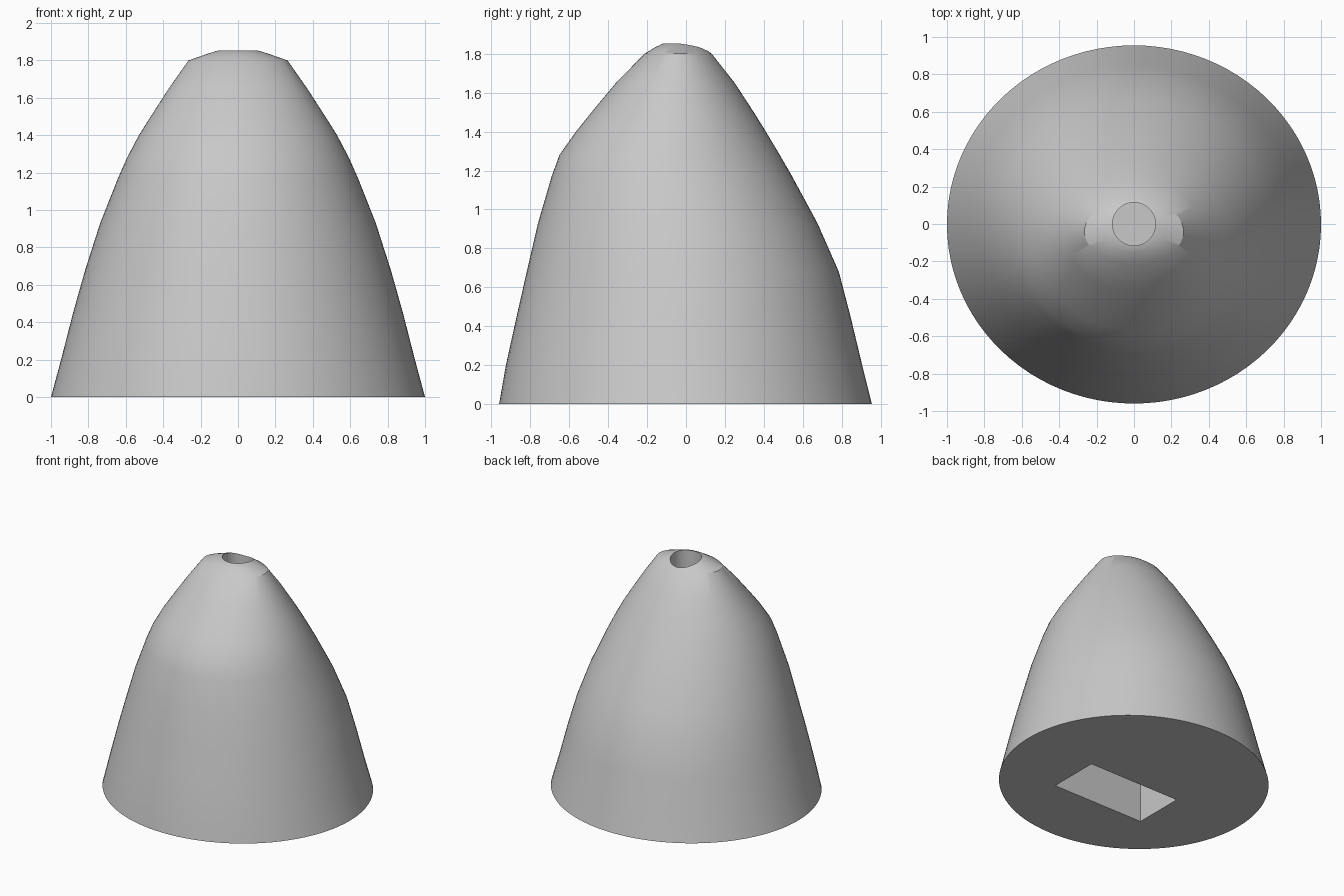
import bpy
import bmesh
from math import cos, sin, tau, radians

default = bpy.data.objects.get("Cube")
if default:
    bpy.data.objects.remove(default, do_unlink=True)

SEGMENTS = 96

grey = bpy.data.materials.new("plain grey")
grey.use_nodes = True
colour = (0.58, 0.58, 0.58, 1)
grey.diffuse_color = colour
grey.node_tree.nodes["Principled BSDF"].inputs["Base Color"].default_value = colour


def make_object(name, bm):
    """Turn a bmesh into a linked object with the shared material."""
    bmesh.ops.recalc_face_normals(bm, faces=bm.faces)
    mesh = bpy.data.meshes.new(name)
    bm.to_mesh(mesh)
    bm.free()
    mesh.materials.append(grey)
    obj = bpy.data.objects.new(name, mesh)
    bpy.context.collection.objects.link(obj)
    return obj


def loft(name, sections):
    """Skin a stack of ellipses: height, half width, front y, back y."""
    bm = bmesh.new()
    rings = []
    for z, half_width, front, back in sections:
        centre, half_depth = (front + back) / 2, (back - front) / 2
        rings.append([
            bm.verts.new((half_width * cos(tau * i / SEGMENTS),
                          centre + half_depth * sin(tau * i / SEGMENTS), z))
            for i in range(SEGMENTS)])
    for low, high in zip(rings, rings[1:]):
        for i in range(SEGMENTS):
            j = (i + 1) % SEGMENTS
            bm.faces.new((low[i], low[j], high[j], high[i]))
    bm.faces.new(rings[0][::-1])
    bm.faces.new(rings[-1])
    return make_object(name, bm)


def cut(target, cutter):
    """Subtract the cutter from the target, then discard the cutter."""
    cutter.hide_render = True
    modifier = target.modifiers.new("cut", "BOOLEAN")
    modifier.operation = "DIFFERENCE"
    modifier.solver = "EXACT"
    modifier.object = cutter
    bpy.ops.object.select_all(action="DESELECT")
    bpy.context.view_layer.objects.active = target
    target.select_set(True)
    bpy.ops.object.modifier_apply(modifier=modifier.name)
    bpy.data.objects.remove(cutter, do_unlink=True)


# Leaning, rounded cone body with a shallow domed cap
body = loft("body", [
    (0, 1, -.96, .955),
    (.2, .946, -.925, .905),
    (.45, .882, -.87, .845),
    (.68, .817, -.818, .785),
    (.93, .737, -.76, .675),
    (1.17, .642, -.69, .545),
    (1.28, .593, -.65, .482),
    (1.4, .53, -.565, .41),
    (1.5, .467, -.485, .348),
    (1.65, .37, -.36, .25),
    (1.8, .265, -.213, .132),
    (1.835, .165, -.155, .085),
    (1.852, .11, -.118, .045),
    (1.857, .05, -.06, .0),
])

# Round socket in the tip
socket = loft("tip_socket", [
    (1.4, .115, -.115, .115),
    (2.1, .115, -.115, .115),
])
cut(body, socket)

# Rectangular pocket in the underside
bm = bmesh.new()
bmesh.ops.create_cube(bm, size=1)
bmesh.ops.scale(bm, vec=(.81, .41, 1.1), verts=bm.verts)
bmesh.ops.translate(bm, vec=(0, -.205, 0), verts=bm.verts)
cut(body, make_object("base_pocket", bm))

bpy.ops.object.shade_smooth_by_angle(angle=radians(30))
